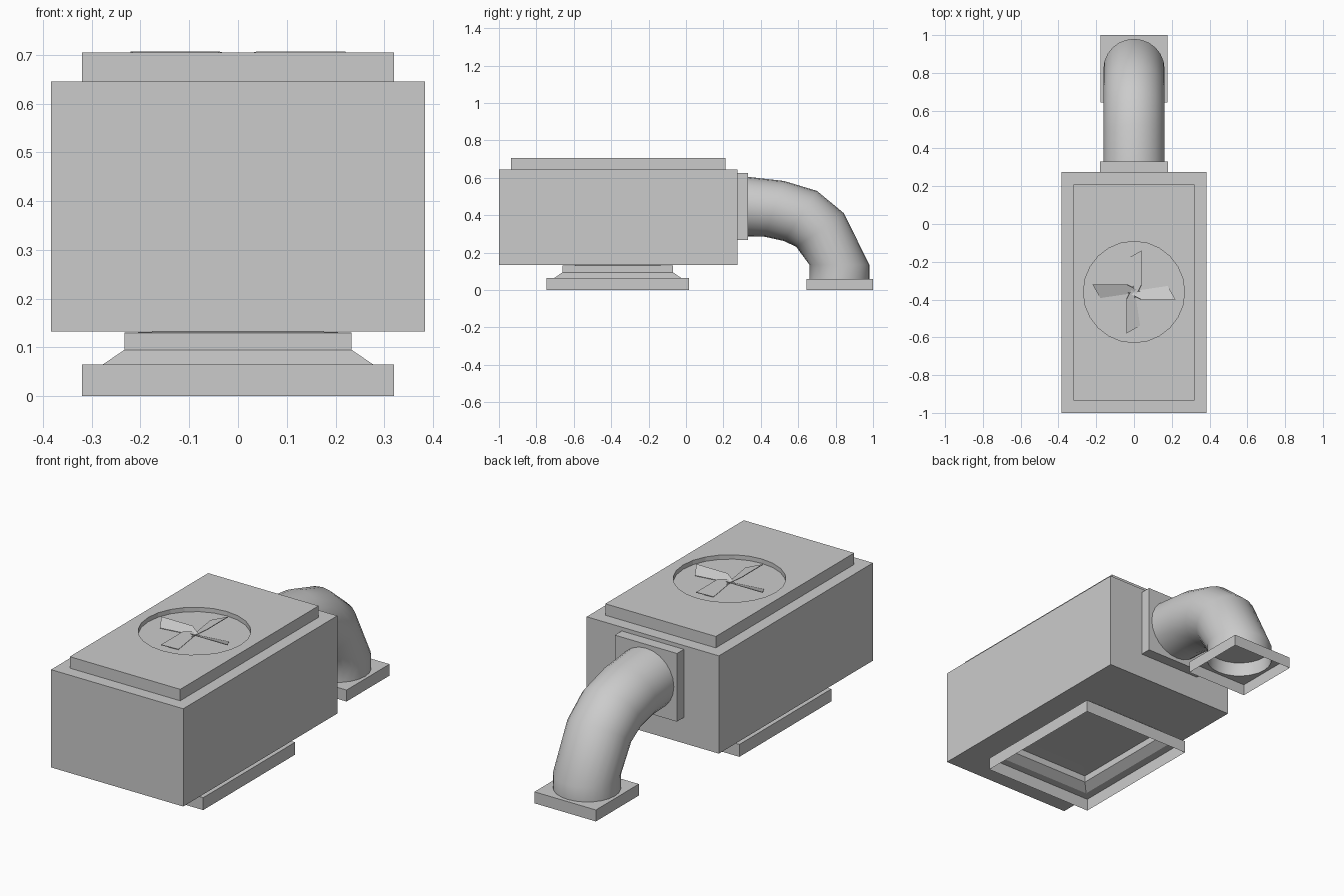
import bpy, bmesh
from math import sin, cos, pi, tau
from mathutils import Vector, Matrix

if "Cube" in bpy.data.objects:
    bpy.data.objects.remove(bpy.data.objects["Cube"])

SEG = 24


def make(name, verts, faces, smooth=False):
    mesh = bpy.data.meshes.new(name)
    mesh.from_pydata(verts, [], faces)
    obj = bpy.data.objects.new(name, mesh)
    bpy.context.collection.objects.link(obj)
    for p in mesh.polygons:
        p.use_smooth = smooth
    return obj


def box(name, x, y0, y1, z0, z1):
    obj = make(name, [], [])
    bm = bmesh.new()
    m = Matrix.Translation((0, (y0 + y1) / 2, (z0 + z1) / 2)) @ Matrix.Diagonal((2 * x, y1 - y0, z1 - z0, 1))
    bmesh.ops.create_cube(bm, size=1, matrix=m)
    bm.to_mesh(obj.data)
    bm.free()
    return obj


def skin(name, rings, cap_end=False, smooth=False):
    """Join equal-length closed rings with quads, optionally capping the last."""
    n = len(rings[0])
    verts = [v for r in rings for v in r]
    faces = [(k * n + i, k * n + (i + 1) % n, (k + 1) * n + (i + 1) % n, (k + 1) * n + i)
             for k in range(len(rings) - 1) for i in range(n)]
    if cap_end:
        faces.append([(len(rings) - 1) * n + i for i in range(n)])
    return make(name, verts, faces, smooth)


def rect(hx, hy, cy, z):
    return [(-hx, cy - hy, z), (hx, cy - hy, z), (hx, cy + hy, z), (-hx, cy + hy, z)]


# Main housing and the plate where the duct leaves it
box("housing", 0.383, -1.0, 0.275, 0.133, 0.645)
box("duct_wall_plate", 0.18, 0.275, 0.332, 0.268, 0.625)

# Lid with a round fan recess
FAN_Y, FLOOR = -0.36, 0.682
lid = box("lid", 0.32, -0.935, 0.21, 0.645, 0.705)
cutter = make("recess_cutter", [], [])
cutter.hide_render = True
bm = bmesh.new()
bmesh.ops.create_cone(bm, cap_ends=True, segments=SEG, radius1=0.268, radius2=0.268, depth=0.1,
                      matrix=Matrix.Translation((0, FAN_Y, FLOOR + 0.05)))
bm.to_mesh(cutter.data)
bm.free()
mod = lid.modifiers.new("recess", "BOOLEAN")
mod.operation = "DIFFERENCE"
mod.solver = "EXACT"
mod.object = cutter
bpy.context.view_layer.update()
cut_mesh = bpy.data.meshes.new_from_object(lid.evaluated_get(bpy.context.evaluated_depsgraph_get()))
lid.modifiers.clear()
lid.data = cut_mesh
bpy.data.objects.remove(cutter)

# Four tilted fan blades, the longer edge raised
blade = [(0.0, -0.038, 0.686), (0.04, 0.04, 0.707), (0.04, 0.22, 0.707), (-0.032, 0.178, 0.686)]
for k in range(4):
    turn = Matrix.Translation((0, FAN_Y, 0)) @ Matrix.Rotation(k * pi / 2, 4, "Z")
    fan = make(f"fan_blade_{k + 1}", [turn @ Vector(v) for v in blade], [(0, 1, 2, 3)])
    thick = fan.modifiers.new("thickness", "SOLIDIFY")
    thick.thickness = 0.003
    thick.offset = -1

# Stepped intake collar under the housing, a hollow shell open at the bottom
collar = [(0.32, 0.38, 0.0), (0.32, 0.38, 0.065), (0.277, 0.338, 0.065),
          (0.233, 0.295, 0.095), (0.233, 0.295, 0.13), (0.165, 0.228, 0.1325)]
skin("intake_collar", [rect(hx, hy, -0.365, z) for hx, hy, z in collar], cap_end=True)

# Curved duct: each ring spans an outer and an inner (y, z) point
spans = [((0.332, 0.605), (0.332, 0.287)), ((0.525, 0.583), (0.42, 0.285)),
         ((0.70, 0.53), (0.525, 0.262)), ((0.845, 0.41), (0.59, 0.23)),
         ((0.98, 0.135), (0.66, 0.135)), ((0.98, 0.06), (0.66, 0.06))]


def duct_ring(outer, inner):
    o, i = Vector((0, *outer)), Vector((0, *inner))
    mid, half = (o + i) / 2, (o - i) / 2
    return [mid + half * cos(a) + Vector((0.162 * sin(a), 0, 0))
            for a in (tau * k / SEG for k in range(SEG))]


rings = [duct_ring(*s) for s in spans]
skin("duct", rings, smooth=True)
make("duct_plug", rings[-2], [tuple(range(SEG))])


# Square foot plate, hollow below, its top opening into the duct
def square_ring(h, z):
    out = []
    for k in range(SEG):
        c, s = cos(tau * k / SEG), sin(tau * k / SEG)
        f = h / max(abs(c), abs(s))
        out.append((f * s, 0.822 + f * c, z))
    return out


skin("duct_foot", [square_ring(0.178, 0), square_ring(0.178, 0.06), rings[-1]])

# Consistent outward normals
for obj in bpy.context.collection.objects:
    bm = bmesh.new()
    bm.from_mesh(obj.data)
    if not obj.name.startswith("fan_blade"):
        bmesh.ops.recalc_face_normals(bm, faces=bm.faces)
    if obj.name == "duct_plug" and bm.faces[:][0].normal.z > 0:
        bmesh.ops.reverse_faces(bm, faces=bm.faces)
    bm.to_mesh(obj.data)
    bm.free()
